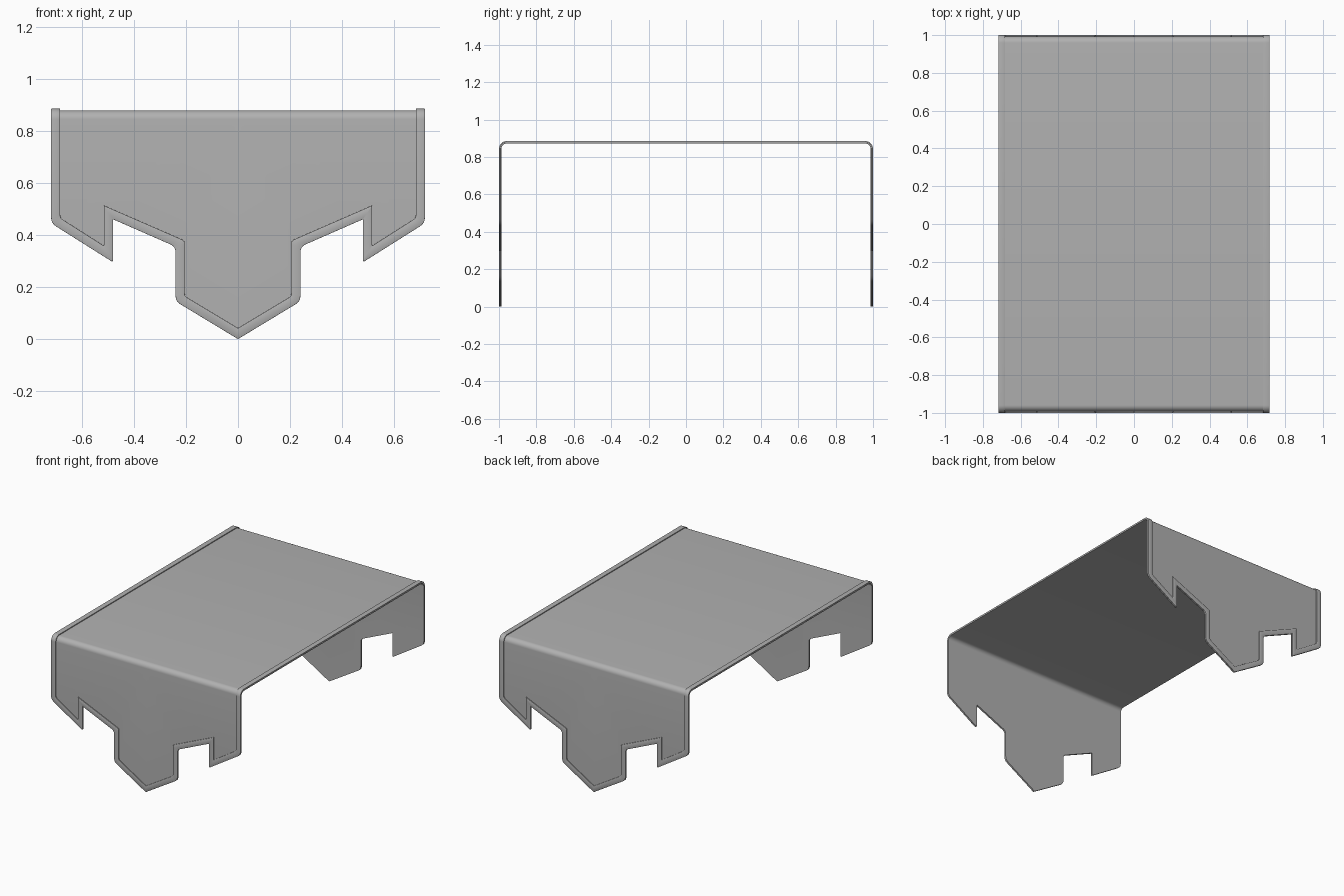
import bpy, bmesh, math
from mathutils import Vector

if "Cube" in bpy.data.objects:
    bpy.data.objects.remove(bpy.data.objects["Cube"])

Y_SIDE, Z_TOP, R_FOLD = 0.993, 0.878, 0.034   # sheet surface and fold radius
Z_FOLD = Z_TOP - R_FOLD
EDGE, INNER = 0.718, 0.683

# Half outline of the hanging flap, and the inner line of its hem
outer = [(0, 0), (.24, .145), (.24, .355), (.48, .46), (.48, .295), (EDGE, .445), (EDGE, Z_FOLD)]
inner = [(0, .042), (.205, .165), (.205, .378), (.515, .513), (.515, .358), (INNER, .465), (INNER, Z_FOLD)]
radii = [0, .022, .022, .003, .01, .022, 0]

# Dark grey cloth
cloth = bpy.data.materials.new("grey_cloth")
cloth.diffuse_color = (0.44, 0.44, 0.44, 1)
cloth.use_nodes = True
cloth.node_tree.nodes["Principled BSDF"].inputs["Base Color"].default_value = cloth.diffuse_color


def rounded(points, scale):
    """Replace each corner with a short five-point curve."""
    pts = [Vector(p) for p in points]
    out = [pts[0]]
    for a, b, c, r in zip(pts, pts[1:], pts[2:], radii[1:]):
        p = b + (a - b).normalized() * r * scale
        q = b + (c - b).normalized() * r * scale
        for i in range(5):
            t = i / 4
            out.append(p * (1 - t) ** 2 + b * 2 * t * (1 - t) + q * t * t)
    return out + [pts[-1]]


# Stations (y, z) over the fold, ending at the middle of the top
fold = []
for i in range(1, 9):
    a = math.radians(90) * i / 8
    fold.append((-Y_SIDE + R_FOLD * (1 - math.cos(a)), Z_FOLD + R_FOLD * math.sin(a)))
fold.append((0, Z_TOP))


def chain(points, x, scale):
    flap = [(p.x, -Y_SIDE, p.y) for p in rounded(points, scale)]
    return flap, [(x, y, z) for y, z in fold]


def make(name, bm, thickness, offset, bevel=0):
    mesh = bpy.data.meshes.new(name)
    bm.to_mesh(mesh)
    bm.free()
    mesh.materials.append(cloth)
    ob = bpy.data.objects.new(name, mesh)
    bpy.context.collection.objects.link(ob)
    m = ob.modifiers.new("Mirror", 'MIRROR')
    m.use_axis = (True, True, False)
    s = ob.modifiers.new("Solidify", 'SOLIDIFY')
    s.thickness, s.offset, s.use_even_offset = thickness, offset, True
    if bevel:
        b = ob.modifiers.new("Bevel", 'BEVEL')
        b.width, b.segments, b.angle_limit = bevel, 2, math.radians(50)
    bpy.ops.object.select_all(action='DESELECT')
    ob.select_set(True)
    bpy.context.view_layer.objects.active = ob
    bpy.ops.object.convert(target='MESH')
    bpy.ops.object.shade_smooth_by_angle(angle=math.radians(35))
    return ob


flap_o, over_o = chain(outer, EDGE, 1)
flap_i, over_i = chain(inner, INNER, .5)

# Cloth sheet: one flat flap face, then strips over the fold
bm = bmesh.new()
verts = [bm.verts.new(p) for p in flap_o]
left, right = bm.verts.new((0, -Y_SIDE, Z_FOLD)), verts[-1]
bm.faces.new(verts + [left])
for x, y, z in over_o:
    l2, r2 = bm.verts.new((0, y, z)), bm.verts.new((x, y, z))
    bm.faces.new((left, right, r2, l2))
    left, right = l2, r2
make("cloth_sheet", bm, 0.006, -1)

# Raised hem following the whole edge
bm = bmesh.new()
vo = [bm.verts.new(p) for p in flap_o + over_o]
vi = [bm.verts.new(p) for p in flap_i + over_i]
for i in range(len(vo) - 1):
    bm.faces.new((vo[i], vo[i + 1], vi[i + 1], vi[i]))
make("edge_hem", bm, 0.007, 1, 0.0015)
